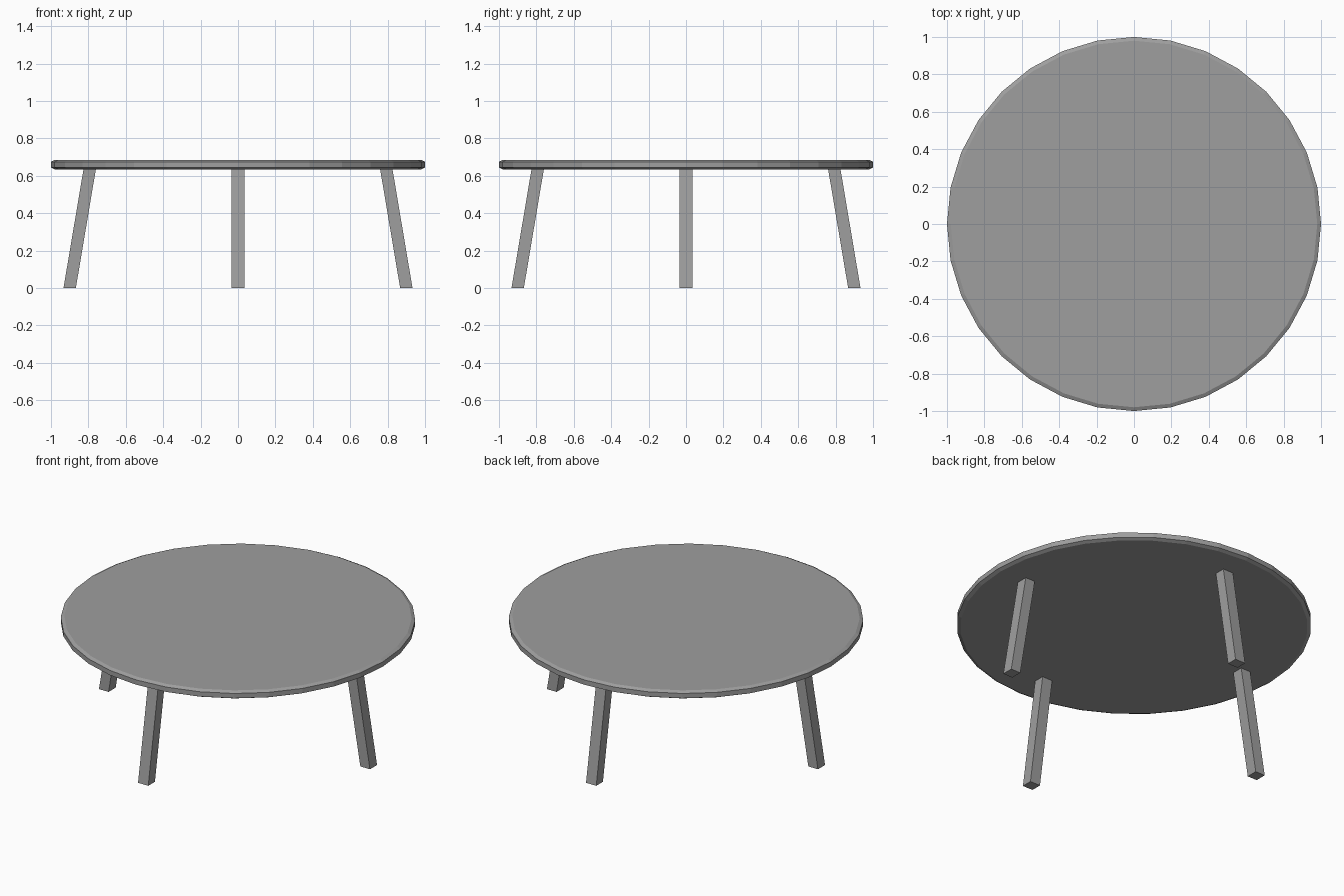
import bpy, bmesh
from math import cos, sin, tau, pi
from mathutils import Matrix

if "Cube" in bpy.data.objects:
    bpy.data.objects.remove(bpy.data.objects["Cube"])

TOP_Z, UNDER_Z = 0.685, 0.635

# Mid grey shared by all parts
grey = bpy.data.materials.new("mid_grey")
grey.diffuse_color = (0.343, 0.343, 0.343, 1)
grey.use_nodes = True
grey.node_tree.nodes["Principled BSDF"].inputs["Base Color"].default_value = grey.diffuse_color


def add_object(name, bm):
    bmesh.ops.recalc_face_normals(bm, faces=bm.faces)
    mesh = bpy.data.meshes.new(name)
    bm.to_mesh(mesh)
    bm.free()
    mesh.materials.append(grey)
    obj = bpy.data.objects.new(name, mesh)
    bpy.context.collection.objects.link(obj)
    return obj


def loft(name, rings, turn=0.0):
    """Skin a stack of equal-sized rings and cap both ends."""
    bm = bmesh.new()
    loops = [[bm.verts.new(p) for p in ring] for ring in rings]
    for a, b in zip(loops, loops[1:]):
        for i in range(len(a)):
            j = (i + 1) % len(a)
            bm.faces.new((a[i], a[j], b[j], b[i]))
    bm.faces.new(loops[0])
    bm.faces.new(loops[-1])
    bm.transform(Matrix.Rotation(turn, 4, 'Z'))
    return add_object(name, bm)


def circle(r, z, n=32):
    return [(r * cos(tau * i / n), r * sin(tau * i / n), z) for i in range(n)]


def rectangle(x, z, hx=0.033, hy=0.035):
    return [(x - hx, -hy, z), (x + hx, -hy, z), (x + hx, hy, z), (x - hx, hy, z)]


# Round tabletop with shallow chamfered rims
W, H = 0.02, 0.01
loft("tabletop", [circle(1 - W, UNDER_Z), circle(1, UNDER_Z + H),
                  circle(1, TOP_Z - H), circle(1 - W, TOP_Z)])

# Four splayed legs with level feet
for k, side in enumerate(("right", "back", "left", "front")):
    loft(side + "_leg", [rectangle(0.90, 0), rectangle(0.793, UNDER_Z)], k * pi / 2)
